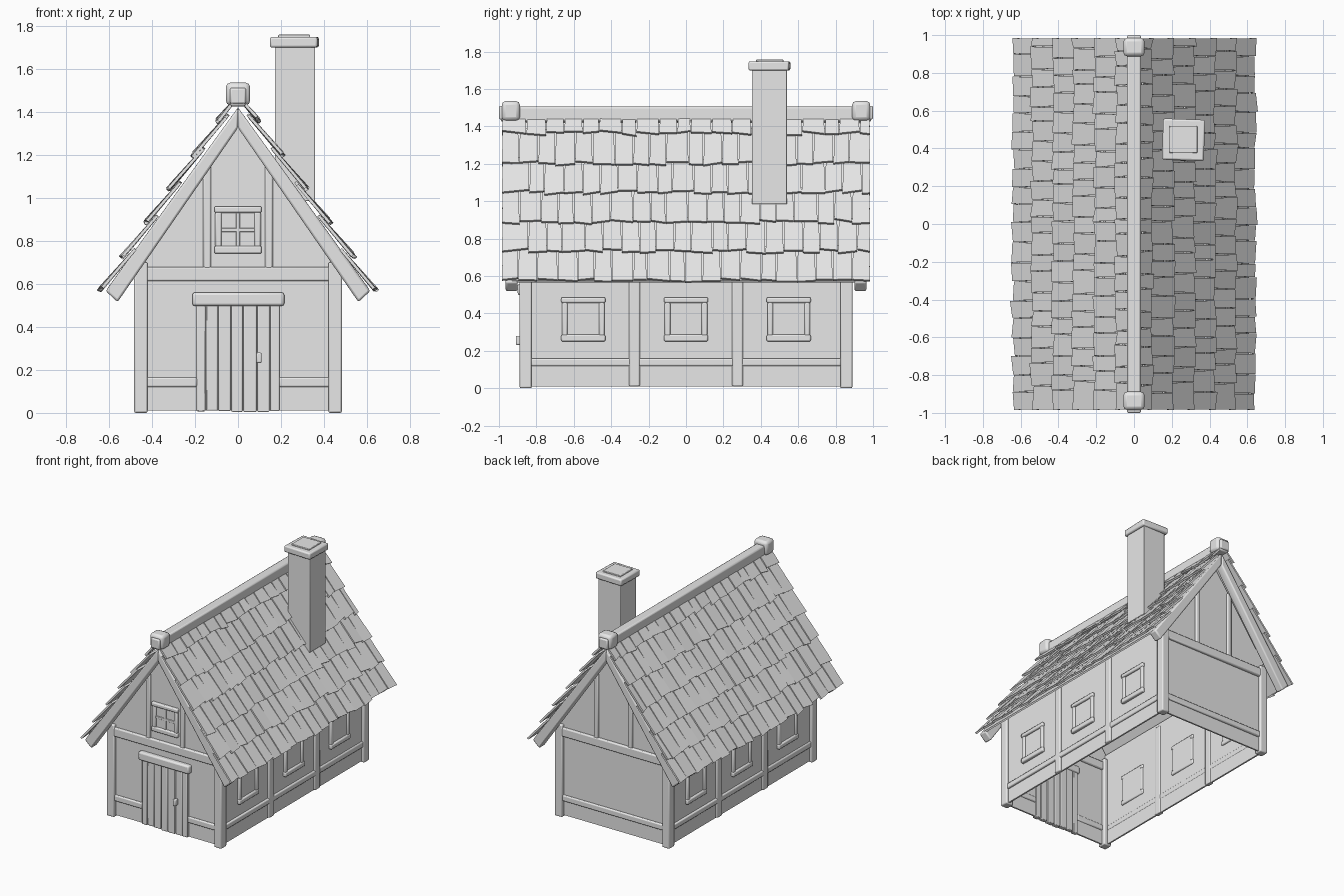
import bpy, bmesh, math, random
from mathutils import Vector, Matrix

random.seed(7)
if "Cube" in bpy.data.objects:
    bpy.data.objects.remove(bpy.data.objects["Cube"])

grey = bpy.data.materials.new("light_grey")
grey.use_nodes = True
grey.diffuse_color = (0.8, 0.8, 0.8, 1)
grey.node_tree.nodes["Principled BSDF"].inputs["Base Color"].default_value = (0.8, 0.8, 0.8, 1)


def finish(name, bm, bevel=0):
    """Turn a bmesh into a named object with softened edges."""
    bmesh.ops.recalc_face_normals(bm, faces=bm.faces)
    mesh = bpy.data.meshes.new(name)
    bm.to_mesh(mesh)
    bm.free()
    mesh.materials.append(grey)
    ob = bpy.data.objects.new(name, mesh)
    bpy.context.collection.objects.link(ob)
    if bevel:
        mod = ob.modifiers.new("soft_edges", "BEVEL")
        mod.width, mod.segments = bevel, 2
        bpy.ops.object.select_all(action="DESELECT")
        ob.select_set(True)
        bpy.context.view_layer.objects.active = ob
        bpy.ops.object.shade_smooth_by_angle(angle=math.radians(35))
    return ob


def box(name, x, y, z, bevel=0.008, turn=0):
    """Box from (min, max) ranges on each axis."""
    ranges = (x, y, z)
    size = [b - a for a, b in ranges]
    centre = Vector([(a + b) / 2 for a, b in ranges])
    bm = bmesh.new()
    bmesh.ops.create_cube(bm, size=1, matrix=Matrix.Translation(centre)
                          @ Matrix.Rotation(turn, 4, "Z") @ Matrix.Diagonal((*size, 1)))
    return finish(name, bm, bevel)


def span(a, b, side):
    """Range a..b, mirrored when side is -1."""
    return (a, b) if side > 0 else (-b, -a)


def prism(name, profile, y0, y1, bevel=0):
    """Extrude an x-z outline along y."""
    bm = bmesh.new()
    face = bm.faces.new([bm.verts.new((x, y0, z)) for x, z in profile])
    new = bmesh.ops.extrude_face_region(bm, geom=[face])["geom"]
    bmesh.ops.translate(bm, vec=(0, y1 - y0, 0),
                        verts=[v for v in new if isinstance(v, bmesh.types.BMVert)])
    return finish(name, bm, bevel)


# Plaster walls, open underneath
WX, WY = 0.462, 0.865
gable = [(-WX, 0.01), (WX, 0.01), (WX, 0.74), (0, 1.38), (-WX, 0.74)]
prism("front_wall", gable, -WY, -WY + 0.012)
prism("back_wall", gable, WY - 0.012, WY)
for s, side in ((1, "left"), (-1, "right")):
    box(side + "_wall", span(WX - 0.012, WX, s), (-WY, WY), (0.01, 0.74), 0)

# Timber frame of the long sides
for s, side in ((1, "left"), (-1, "right")):
    for e, end in ((-1, "front"), (1, "back")):
        box(f"{end}_{side}_corner_post", span(0.42, 0.483, s), span(0.825, 0.89, e), (0, 0.7))
        box(f"{side}_{end}_middle_post", span(0.445, 0.478, s), span(0.246, 0.305, e), (0.01, 0.72))
    box(side + "_low_rail", span(0.448, 0.476, s), (-0.83, 0.83), (0.118, 0.16))

# Timber frame of both gable ends
for e, end in ((-1, "front"), (1, "back")):
    box(end + "_tie_beam", (-0.478, 0.478), span(0.84, 0.885, e), (0.612, 0.678))
    for s, side in ((1, "left"), (-1, "right")):
        box(f"{end}_{side}_gable_post", span(0.125, 0.162, s), span(0.845, 0.88, e), (0.67, 1.18))
box("back_low_rail", (-0.43, 0.43), (0.845, 0.88), (0.12, 0.165))
for s, side in ((1, "left"), (-1, "right")):
    box(f"front_{side}_low_rail", span(0.19, 0.43, s), (-0.88, -0.845), (0.12, 0.165))


# Windows: bars around a pane, for a wall facing x or y
def window(name, across, z, wall, sign, bars=False):
    def part(label, u, h, d, bevel=0.008):
        depth = span(wall - 0.022, wall + d, sign)
        x, y = (u, depth) if bars else (depth, u)
        box(f"{name}_{label}", x, y, h, bevel)
    half, tall = 0.118, 0.118
    if bars:
        half, tall = 0.11, 0.11
    u0, u1, z0, z1 = across - half, across + half, z - tall, z + tall
    part("pane", (u0 + 0.02, u1 - 0.02), (z0 + 0.02, z1 - 0.02), 0.006, 0)
    part("sill", (u0, u1), (z0, z0 + 0.036), 0.022)
    part("head", (u0, u1), (z1 - 0.03, z1), 0.022)
    part("jamb_a", (u0 + 0.004, u0 + 0.034), (z0 + 0.03, z1 - 0.025), 0.018)
    part("jamb_b", (u1 - 0.034, u1 - 0.004), (z0 + 0.03, z1 - 0.025), 0.018)
    if bars:
        part("upright_bar", (across - 0.009, across + 0.009), (z0 + 0.03, z1 - 0.025), 0.013, 0.003)
        part("cross_bar", (u0 + 0.03, u1 - 0.03), (z - 0.009, z + 0.009), 0.013, 0.003)


window("gable_window", 0, 0.85, WY, -1, True)
for s, side in ((1, "left"), (-1, "right")):
    for i in (-1, 0, 1):
        window(f"{side}_window_{i + 2}", i * 0.549, 0.368, WX, s)

# Plank door
edges = [-0.195, -0.15, -0.093, -0.032, 0.023, 0.088, 0.148, 0.195]
for i, (a, b) in enumerate(zip(edges, edges[1:])):
    low, front = random.uniform(0.004, 0.014), random.uniform(0.876, 0.886)
    box(f"door_plank_{i + 1}", (a + 0.002, b - 0.002), (-front, -0.845), (low, 0.5), 0.005)
box("door_lintel", (-0.212, 0.215), (-0.9, -0.845), (0.497, 0.56), 0.012)
box("door_handle", (0.086, 0.11), (-0.91, -0.875), (0.232, 0.28), 0.006)

# Barge boards under the roof at both ends
for e, end in ((-1, "front"), (1, "back")):
    for s, side in ((1, "left"), (-1, "right")):
        board = [(0, 1.42), (s * 0.615, 0.567), (s * 0.56, 0.515), (0, 1.325)]
        prism(f"{end}_{side}_barge_board", board, *span(0.9, 0.965, e), 0.01)

# Roof deck and overlapping shingles
down = Vector((0.57, 0, -0.82)).normalized()
out = Vector((0.82, 0, 0.57)).normalized()
tips = [(0.645, 0.58), (0.543, 0.735), (0.433, 0.893), (0.325, 1.05), (0.213, 1.205), (0.1, 1.365)]
for s, side in ((1, "left"), (-1, "right")):
    deck = [(0, 1.42), (s * 0.61, 0.575), (s * 0.603, 0.565), (0, 1.405)]
    prism(side + "_roof_deck", deck, -0.93, 0.93)
    bm = bmesh.new()
    for row, (tx, tz) in enumerate(tips):
        length = 0.11 if row == 5 else 0.235
        count = 20
        cuts = [-0.985 + 1.97 * (i + (row % 2) * 0.4 * (0 < i < count)
                + (random.uniform(-0.15, 0.15) if 0 < i < count else 0)) / count
                for i in range(count + 1)]
        for a, b in zip(cuts, cuts[1:]):
            tip = Vector((tx, 0, tz)) + down * random.uniform(-0.012, 0.01)
            lift = random.uniform(-0.004, 0.002)
            skew = random.uniform(-0.008, 0.008)
            twist = random.uniform(-0.004, 0.004)
            top = tip - down * length - out * (0.012 if row == 5 else 0.027)
            corners = []
            for thick in (0, -0.014):
                for p, y, k in ((top, a + 0.005, 0), (top, b - 0.005, 0),
                                (tip, b - 0.001, 1), (tip, a + 0.001, -1)):
                    v = p + out * (thick + lift * abs(k) + twist * k) + down * skew * k
                    corners.append(bm.verts.new((s * v.x, y, v.z)))
            lo, hi = corners[:4], corners[4:]
            bm.faces.new(lo)
            bm.faces.new(hi[::-1])
            for i in range(4):
                j = (i + 1) % 4
                bm.faces.new((lo[i], hi[i], hi[j], lo[j]))
    finish(side + "_shingles", bm)

# Ridge beam with end caps
box("ridge_beam", (-0.036, 0.036), (-0.99, 0.99), (1.425, 1.505), 0.01)
for e, end in ((-1, "front"), (1, "back")):
    box(end + "_ridge_cap", (-0.056, 0.056), span(0.888, 0.985, e), (1.43, 1.535), 0.02)
    box(end + "_ridge_cap_boss", (-0.037, 0.037), span(0.97, 1.0, e), (1.437, 1.51), 0.008)

# Chimney
box("chimney_stack", (0.172, 0.358), (0.353, 0.54), (0.985, 1.71), 0.004)
box("chimney_cap", (0.151, 0.373), (0.337, 0.555), (1.698, 1.748), 0.01, math.radians(-2))
box("chimney_top", (0.187, 0.335), (0.375, 0.52), (1.74, 1.758), 0.004)
